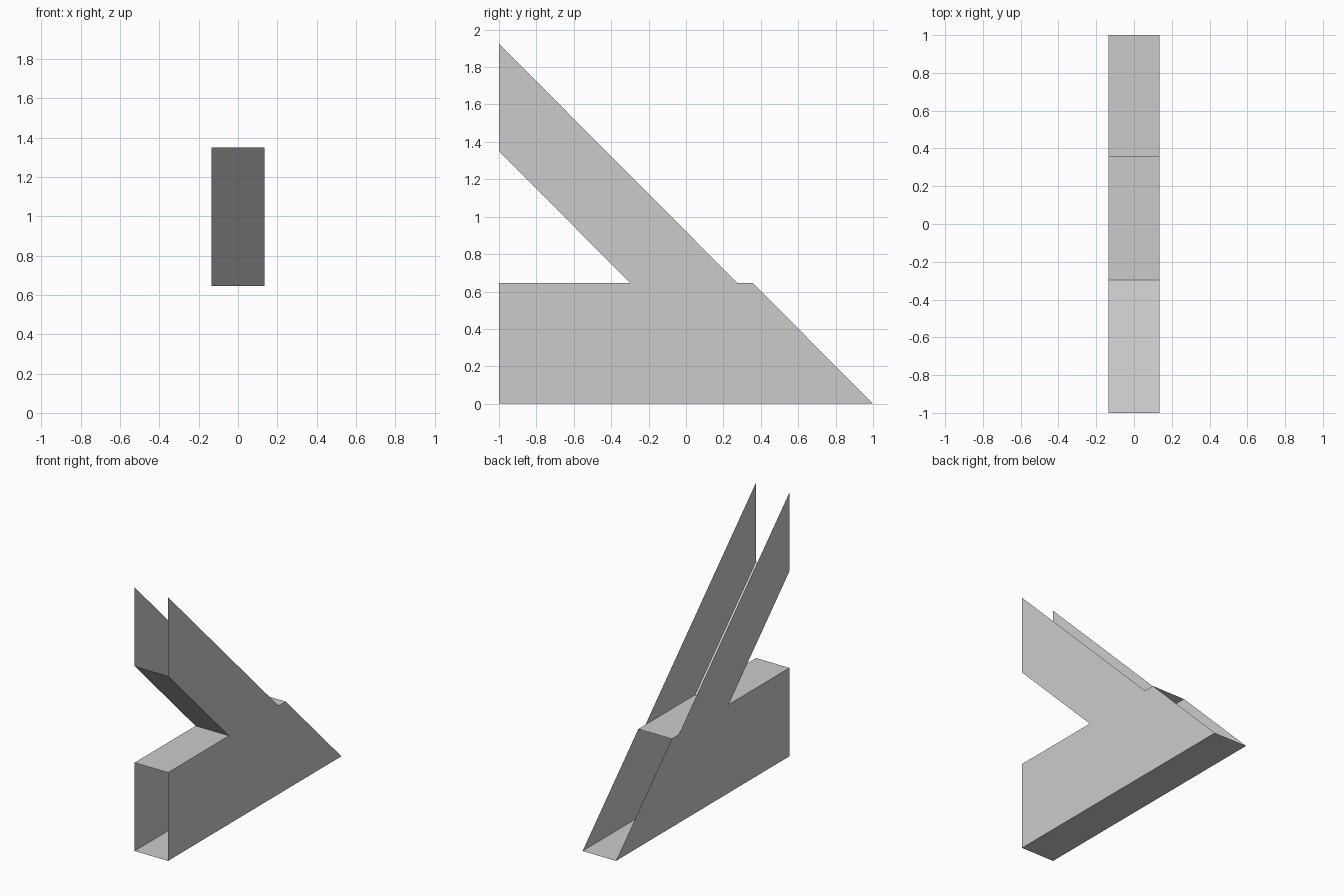
import bpy
import bmesh

cube = bpy.data.objects.get("Cube")
if cube:
    bpy.data.objects.remove(cube, do_unlink=True)

grey = bpy.data.materials.new("light_grey")
grey.use_nodes = True
colour = (0.6, 0.6, 0.6, 1)
grey.diffuse_color = colour
grey.node_tree.nodes["Principled BSDF"].inputs["Base Color"].default_value = colour

HALF = 0.135     # half the width
DECK = 0.645     # height of the base


def sheet(name, points):
    """Make one flat open panel."""
    mesh = bpy.data.meshes.new(name)
    bm = bmesh.new()
    bm.faces.new([bm.verts.new(p) for p in points])
    bm.to_mesh(mesh)
    bm.free()
    mesh.materials.append(grey)
    obj = bpy.data.objects.new(name, mesh)
    bpy.context.collection.objects.link(obj)


def strip(name, start, end):
    """Make a panel across the full width between two (y, z) points."""
    sheet(name, [(-HALF, *start), (HALF, *start), (HALF, *end), (-HALF, *end)])


# Side walls: base with a sloped back end and a diagonal arm
outline = [(-1, 0), (1, 0), (0.357, DECK), (0.275, DECK), (-1, 1.925),
           (-1, 1.35), (-0.297, DECK), (-1, DECK)]
sheet("right_wall", [(-HALF, y, z) for y, z in reversed(outline)])
sheet("left_wall", [(HALF, y, z) for y, z in outline])

# Cross panels; the ends and the top of the arm stay open
strip("floor", (1, 0), (-1, 0))
strip("deck", (-1, DECK), (0.357, DECK))
strip("arm_underside", (-1, 1.35), (-0.297, DECK))
